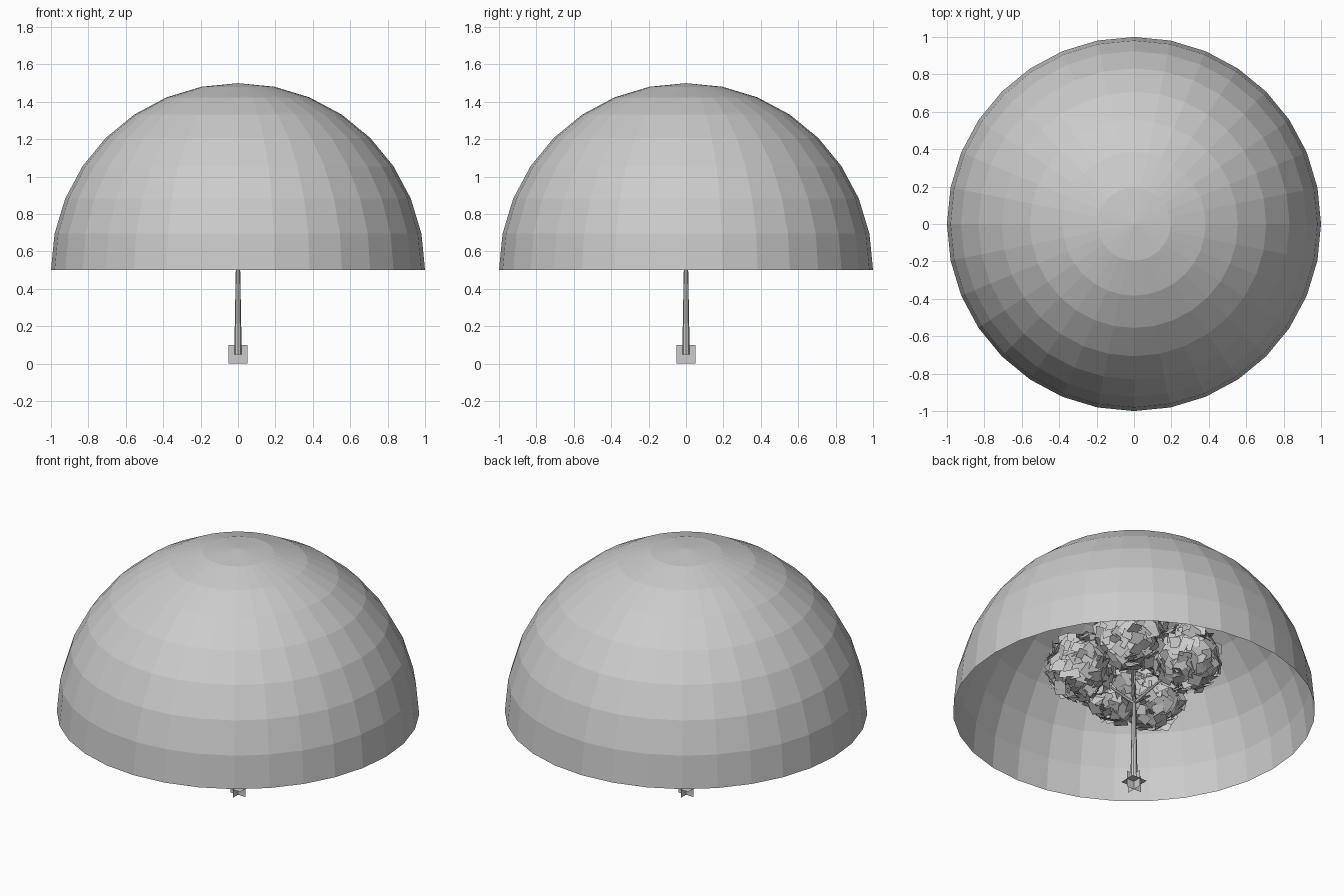
import bpy, bmesh, math, random
from mathutils import Vector, Matrix

if "Cube" in bpy.data.objects:
    bpy.data.objects.remove(bpy.data.objects["Cube"])

random.seed(4)


def add_object(name, bm):
    mesh = bpy.data.meshes.new(name)
    bm.to_mesh(mesh)
    bm.free()
    obj = bpy.data.objects.new(name, mesh)
    bpy.context.collection.objects.link(obj)
    return obj


def add_quad(bm, matrix, size):
    h = size / 2
    corners = [(-h, -h), (h, -h), (h, h), (-h, h)]
    bm.faces.new([bm.verts.new(matrix @ Vector((x, y, 0))) for x, y in corners])


def add_limb(bm, start, end, r1, r2, sides=8):
    start, end = Vector(start), Vector(end)
    axis = end - start
    turn = axis.to_track_quat('Z', 'Y').to_matrix().to_4x4()
    bmesh.ops.create_cone(bm, cap_ends=True, segments=sides, radius1=r1, radius2=r2,
                          depth=axis.length,
                          matrix=Matrix.Translation((start + end) / 2) @ turn)


# Open hemispherical dome, upper half of a faceted sphere
bm = bmesh.new()
bmesh.ops.create_uvsphere(bm, u_segments=32, v_segments=16, radius=1)
bmesh.ops.delete(bm, geom=[v for v in bm.verts if v.co.z < -0.01], context='VERTS')
bmesh.ops.translate(bm, verts=bm.verts, vec=(0, 0, 0.5))
add_object("dome", bm)

# Three crossed square cards at the foot of the tree
bm = bmesh.new()
centre = Matrix.Translation((0, 0, 0.05))
for turn in (Matrix(), Matrix.Rotation(math.pi / 2, 4, 'X'), Matrix.Rotation(math.pi / 2, 4, 'Y')):
    add_quad(bm, centre @ turn.to_4x4() if len(turn) == 4 else centre, 0.1)
add_object("base_cards", bm)

# Leaf clump centres: a ring of lower clumps around a higher one
clumps = []
for angle, radius, z in ((-45, 0.29, 0.79), (135, 0.29, 0.82), (210, 0.28, 0.75),
                         (255, 0.25, 0.77), (45, 0.27, 0.83)):
    a = math.radians(angle)
    clumps.append(Vector((radius * math.cos(a), radius * math.sin(a), z)))
clumps.append(Vector((0, 0, 0.98)))

# Tapered trunk and branches
bm = bmesh.new()
add_limb(bm, (0, 0, 0.05), (0, 0, 0.55), 0.02, 0.011)
add_limb(bm, (0, 0, 0.55), (0, 0, 0.9), 0.011, 0.007)
for c in clumps[:5]:
    add_limb(bm, (0, 0, 0.55), c, 0.01, 0.004)
add_object("trunk_and_branches", bm)

# Leaf clumps: smooth cores covered in loosely tilted square leaves
cores = bmesh.new()
leaves = bmesh.new()
for c in clumps:
    bmesh.ops.create_uvsphere(cores, u_segments=16, v_segments=10, radius=0.15,
                              matrix=Matrix.Translation(c))
    count = 170
    for i in range(count):
        z = 1 - 2 * (i + 0.5) / count
        a = i * 2.39996
        r = math.sqrt(1 - z * z)
        n = Vector((r * math.cos(a), r * math.sin(a), z))
        tilt = n + Vector([random.uniform(-0.6, 0.6) for _ in range(3)])
        rot = tilt.to_track_quat('Z', 'Y').to_matrix().to_4x4()
        spin = Matrix.Rotation(random.uniform(0, 6.28), 4, 'Z')
        place = Matrix.Translation(c + n * random.uniform(0.16, 0.19))
        add_quad(leaves, place @ rot @ spin, random.uniform(0.05, 0.08))
core_obj = add_object("leaf_clump_cores", cores)
for p in core_obj.data.polygons:
    p.use_smooth = True
add_object("leaves", leaves)
